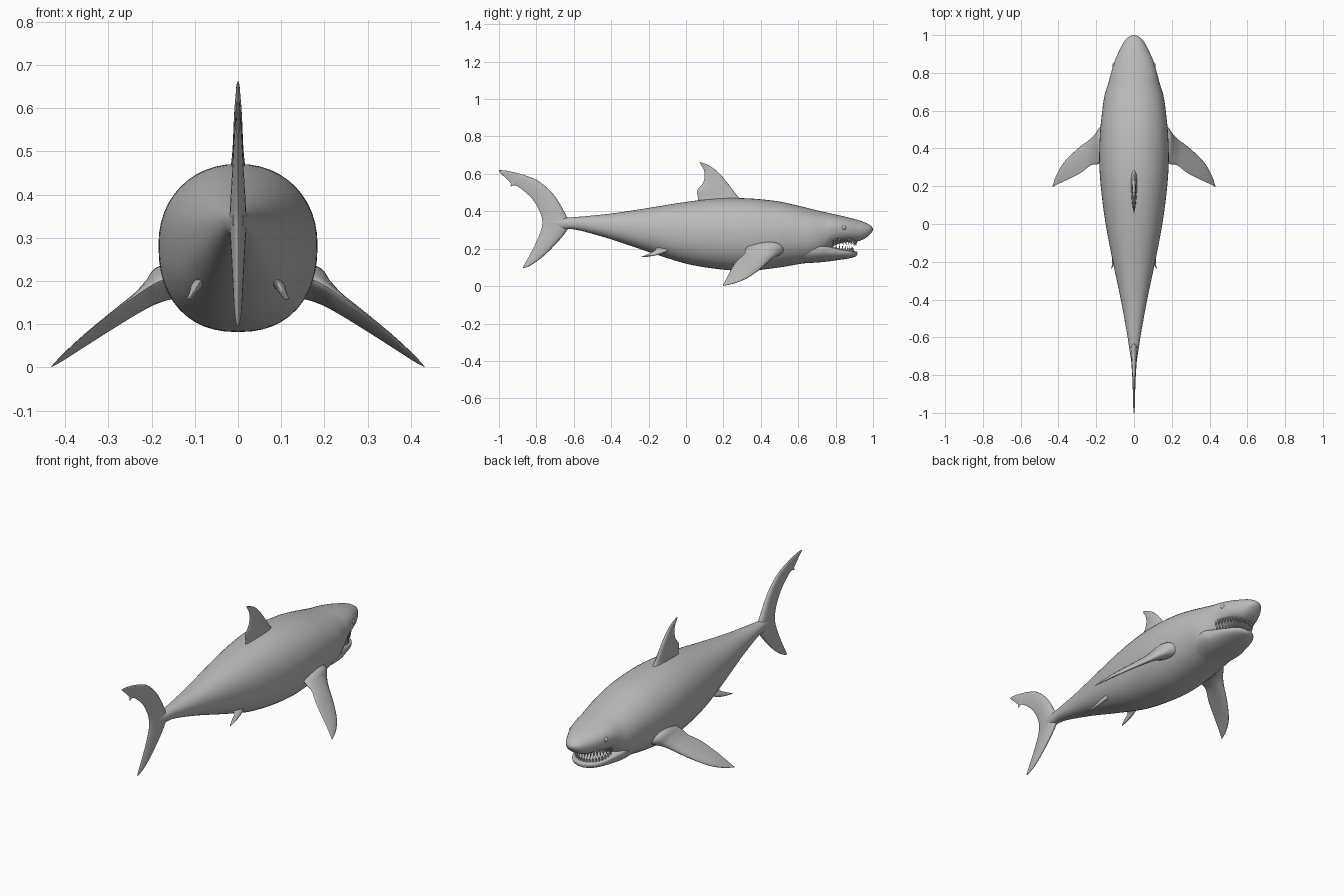
import bpy, bmesh, math
from mathutils import Vector

grey = bpy.data.materials.new("shark grey")
grey.diffuse_color = (0.5, 0.5, 0.5, 1)


def spline(rows, steps):
    """Catmull-Rom interpolation of rows of numbers."""
    out = []
    for i in range(len(rows) - 1):
        p0, p1 = rows[max(i - 1, 0)], rows[i]
        p2, p3 = rows[i + 1], rows[min(i + 2, len(rows) - 1)]
        for s in range(steps):
            t = s / steps
            out.append([0.5 * (2 * b + (c - a) * t + (2 * a - 5 * b + 4 * c - d) * t * t
                               + (3 * b - a - 3 * c + d) * t ** 3)
                        for a, b, c, d in zip(p0, p1, p2, p3)])
    out.append(list(rows[-1]))
    return out


def finish(name, bm, mirror=False, angle=50):
    bmesh.ops.recalc_face_normals(bm, faces=bm.faces)
    me = bpy.data.meshes.new(name)
    bm.to_mesh(me)
    bm.free()
    me.materials.append(grey)
    ob = bpy.data.objects.new(name, me)
    bpy.context.collection.objects.link(ob)
    bpy.ops.object.select_all(action='DESELECT')
    bpy.context.view_layer.objects.active = ob
    ob.select_set(True)
    bpy.ops.object.shade_smooth_by_angle(angle=math.radians(angle))
    if mirror:
        ob.modifiers.new("mirror", 'MIRROR').use_axis[0] = True
    return ob


def loft(name, rings, mirror=False, angle=50):
    bm = bmesh.new()
    vs = [[bm.verts.new(p) for p in ring] for ring in rings]
    n = len(vs[0])
    for a, b in zip(vs, vs[1:]):
        for i in range(n):
            bm.faces.new((a[i], a[(i + 1) % n], b[(i + 1) % n], b[i]))
    bm.faces.new(vs[0])
    bm.faces.new(vs[-1])
    return finish(name, bm, mirror, angle)


def power(v, e):
    return math.copysign(abs(v) ** e, v)


def hull(name, stations, mid, n_top, n_bot, sides=48):
    """Loft along y; station = y, half width, top z, bottom z."""
    rings = []
    for y, w, top, bot in spline(stations, 5):
        zc = bot + (top - bot) * mid
        ring = []
        for k in range(sides):
            a = 2 * math.pi * k / sides
            c, s = math.cos(a), math.sin(a)
            n, h = (n_top, top - zc) if s >= 0 else (n_bot, zc - bot)
            ring.append((w * power(c, 2 / n), y, zc + h * power(s, 2 / n)))
        rings.append(ring)
    return loft(name, rings)


def fin(name, sections, normal, mirror=False):
    """Loft of lens sections; section = leading xyz, trailing xyz, half thickness."""
    nrm, rings = Vector(normal).normalized(), []
    for r in spline(sections, 6):
        lead, trail, t = Vector(r[:3]), Vector(r[3:6]), r[6]
        ring = []
        for k in range(20):
            a = 2 * math.pi * k / 20
            u = (1 - math.cos(a)) / 2
            ring.append(lead.lerp(trail, u) + nrm * t * math.sin(a) * (1.25 - 0.75 * u))
        rings.append(ring)
    return loft(name, rings, mirror, 70)


def flat_fin(name, rows):
    """Upright fin on the centre plane; row = lead y, z, trail y, z, half thickness."""
    return fin(name, [(0, a, b, 0, c, d, t) for a, b, c, d, t in rows], (1, 0, 0))


# Body with upper head and snout
hull("body", [
    (-0.74, 0.012, 0.365, 0.315), (-0.66, 0.025, 0.365, 0.305), (-0.58, 0.037, 0.37, 0.30),
    (-0.4, 0.07, 0.388, 0.25), (-0.2, 0.112, 0.418, 0.183), (0, 0.15, 0.45, 0.12),
    (0.18, 0.174, 0.469, 0.09), (0.33, 0.184, 0.469, 0.082), (0.48, 0.18, 0.455, 0.097),
    (0.6, 0.168, 0.43, 0.117), (0.68, 0.156, 0.41, 0.132), (0.74, 0.138, 0.396, 0.165),
    (0.79, 0.124, 0.385, 0.215), (0.86, 0.104, 0.369, 0.235), (0.92, 0.077, 0.353, 0.24),
    (0.96, 0.056, 0.339, 0.257), (0.985, 0.036, 0.325, 0.278), (0.997, 0.016, 0.313, 0.293),
    (1.0, 0.003, 0.305, 0.301)], 0.52, 2.15, 2.3)

# Lower jaw
hull("lower_jaw", [
    (0.56, 0.12, 0.22, 0.118), (0.7, 0.135, 0.225, 0.126), (0.77, 0.118, 0.212, 0.133),
    (0.84, 0.095, 0.195, 0.143), (0.88, 0.073, 0.189, 0.15), (0.905, 0.047, 0.186, 0.158),
    (0.914, 0.022, 0.183, 0.165), (0.916, 0.003, 0.176, 0.172)], 0.72, 3.5, 2.2)

# Tail fin: one sweep from the upper tip to the lower tip
flat_fin("tail_fin", [
    (-1.0, 0.62, -1.0, 0.612, 0.002), (-0.96, 0.617, -0.965, 0.578, 0.005),
    (-0.90, 0.604, -0.937, 0.548, 0.006), (-0.88, 0.598, -0.938, 0.532, 0.006),
    (-0.86, 0.592, -0.905, 0.536, 0.007), (-0.786, 0.56, -0.83, 0.475, 0.01),
    (-0.706, 0.487, -0.787, 0.41, 0.014), (-0.648, 0.392, -0.77, 0.36, 0.019),
    (-0.625, 0.335, -0.769, 0.325, 0.021), (-0.65, 0.278, -0.778, 0.29, 0.018),
    (-0.733, 0.187, -0.81, 0.215, 0.013), (-0.80, 0.13, -0.85, 0.14, 0.009),
    (-0.845, 0.104, -0.868, 0.108, 0.005), (-0.868, 0.096, -0.872, 0.097, 0.002)])

# Dorsal fin
flat_fin("dorsal_fin", [
    (0.34, 0.435, 0.06, 0.43, 0.03), (0.29, 0.465, 0.065, 0.468, 0.018),
    (0.25, 0.515, 0.06, 0.51, 0.013), (0.213, 0.562, 0.09, 0.55, 0.011),
    (0.183, 0.597, 0.1, 0.59, 0.009), (0.144, 0.632, 0.095, 0.622, 0.006),
    (0.105, 0.653, 0.08, 0.648, 0.004), (0.075, 0.663, 0.073, 0.66, 0.001)])

# Pectoral fins
fin("pectoral_fins", [
    (0.09, 0.54, 0.20, 0.09, 0.30, 0.22, 0.06), (0.165, 0.52, 0.19, 0.165, 0.32, 0.205, 0.046),
    (0.2, 0.48, 0.165, 0.2, 0.315, 0.19, 0.03), (0.235, 0.447, 0.138, 0.23, 0.31, 0.17, 0.021),
    (0.30, 0.397, 0.092, 0.28, 0.272, 0.135, 0.015), (0.37, 0.328, 0.044, 0.345, 0.238, 0.083, 0.01),
    (0.41, 0.26, 0.016, 0.395, 0.215, 0.038, 0.006),
    (0.432, 0.197, 0.001, 0.43, 0.197, 0.004, 0.001)], (0.55, 0, 0.83), True)

# Pelvic fins
fin("pelvic_fins", [
    (0.07, -0.06, 0.205, 0.07, -0.16, 0.215, 0.02), (0.098, -0.10, 0.186, 0.094, -0.165, 0.192, 0.012),
    (0.108, -0.15, 0.168, 0.102, -0.195, 0.176, 0.008),
    (0.114, -0.205, 0.158, 0.110, -0.222, 0.163, 0.005),
    (0.118, -0.237, 0.156, 0.117, -0.237, 0.158, 0.001)], (0.85, 0, 0.5), True)

# Eyes
bm = bmesh.new()
bmesh.ops.create_uvsphere(bm, u_segments=20, v_segments=12, radius=0.014)
bmesh.ops.translate(bm, verts=bm.verts, vec=(0.101, 0.842, 0.312))
finish("eyes", bm, True)


# Teeth: rows of small cones along each jaw arc
def teeth(name, wide, length, base_front, base_back, height, count):
    bm = bmesh.new()
    for k in range(count):
        a = math.pi * (k + 0.5) / count
        f = math.sin(a)
        made = bmesh.ops.create_cone(bm, cap_ends=True, segments=6, radius1=0.007,
                                     radius2=0.0008, depth=abs(height))["verts"]
        if height < 0:
            bmesh.ops.scale(bm, verts=made, vec=(1, 1, -1))
        z = base_back + (base_front - base_back) * f + height / 2
        bmesh.ops.translate(bm, verts=made, vec=(wide * math.cos(a), 0.775 + length * f, z))
    finish(name, bm, angle=30)


teeth("upper_teeth", 0.1, 0.135, 0.25, 0.255, -0.033, 22)
teeth("lower_teeth", 0.092, 0.118, 0.18, 0.198, 0.028, 20)
